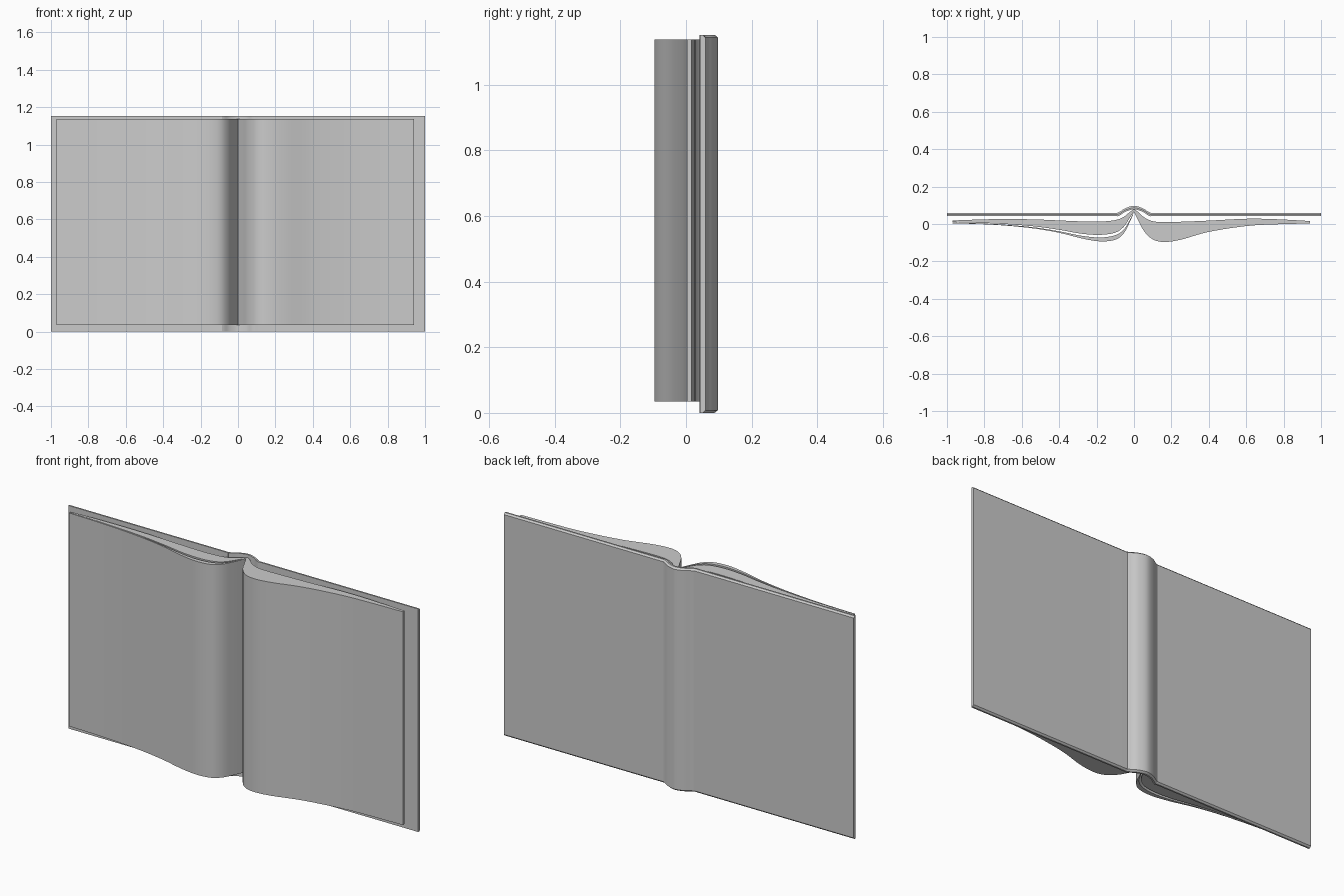
import bpy, bmesh
from mathutils import Vector

cube = bpy.data.objects.get("Cube")
if cube:
    bpy.data.objects.remove(cube, do_unlink=True)

grey = bpy.data.materials.new("plain grey")
grey.use_nodes = True
COLOUR = (0.6, 0.6, 0.6, 1)
grey.diffuse_color = COLOUR
grey.node_tree.nodes["Principled BSDF"].inputs["Base Color"].default_value = COLOUR


def smooth_path(points, steps=5):
    """Catmull-Rom curve through the points."""
    p = [Vector(q) for q in points]
    p = [2 * p[0] - p[1]] + p + [2 * p[-1] - p[-2]]
    out = []
    for a, b, c, d in zip(p, p[1:], p[2:], p[3:]):
        for i in range(steps):
            t = i / steps
            out.append(b + (c - a) * t / 2 + (2*a - 5*b + 4*c - d) * t*t / 2
                       + (3*b - a - 3*c + d) * t**3 / 2)
    return out + [p[-2]]


def upright_sheet(name, front, back, z0, z1, back_inset=0.0):
    """Solid between two plan curves, drawn up from z0 to z1."""
    bm = bmesh.new()
    rings = []
    for f, b in zip(front, back):
        rings.append([bm.verts.new(v) for v in (
            (f.x, f.y, z0), (f.x, f.y, z1),
            (b.x, b.y, z1 - back_inset), (b.x, b.y, z0 + back_inset))])
    for r, s in zip(rings, rings[1:]):
        for i in range(4):
            j = (i + 1) % 4
            bm.faces.new((r[i], r[j], s[j], s[i]))
    bm.faces.new(rings[0])
    bm.faces.new(rings[-1])
    bmesh.ops.recalc_face_normals(bm, faces=bm.faces)
    mesh = bpy.data.meshes.new(name)
    bm.to_mesh(mesh)
    bm.free()
    mesh.materials.append(grey)
    obj = bpy.data.objects.new(name, mesh)
    bpy.context.collection.objects.link(obj)
    bpy.ops.object.select_all(action='DESELECT')
    obj.select_set(True)
    bpy.context.view_layer.objects.active = obj
    bpy.ops.object.shade_smooth_by_angle(angle=0.6)
    return obj


def mirrored(half):
    """Complete a curve that ends on the centre line."""
    return half + [(-x, y) for x, y in reversed(half[:-1])]


# Cover: inner lining and outer board, both bulging out at the spine
def cover_curve(flat, dip, crown):
    return smooth_path(mirrored([(-1, flat), (-0.55, flat), (-0.13, flat), (-0.085, dip),
                                 (-0.045, crown - 0.012), (0, crown)]))


inner = cover_curve(0.043, 0.042, 0.078)
middle = cover_curve(0.051, 0.052, 0.087)
outer = cover_curve(0.059, 0.062, 0.097)
upright_sheet("cover_lining", inner, middle, 0, 1.152)
upright_sheet("cover_board", middle, outer, 0, 1.152, 0.008)

# Page blocks: front and back plan curves run from the fore edge to the gutter
PAGES_LOW, PAGES_HIGH = 0.035, 1.137
page_parts = {
    "right_page_block": (
        [(-0.97, 0.010), (-0.75, 0.003), (-0.55, -0.011), (-0.4, -0.031), (-0.28, -0.052),
         (-0.18, -0.058), (-0.1, -0.046), (-0.055, -0.015), (-0.025, 0.03), (0, 0.066)],
        [(-0.97, 0.019), (-0.75, 0.026), (-0.55, 0.025), (-0.4, 0.019), (-0.28, 0.014),
         (-0.18, 0.013), (-0.1, 0.021), (-0.055, 0.038), (-0.025, 0.062), (0, 0.079)]),
    "right_loose_pages": (
        [(-0.97, 0.004), (-0.75, -0.004), (-0.55, -0.022), (-0.4, -0.047), (-0.28, -0.077),
         (-0.18, -0.093), (-0.1, -0.084), (-0.055, -0.05), (-0.025, 0.005), (0, 0.062)],
        [(-0.97, 0.008), (-0.75, 0.0), (-0.55, -0.016), (-0.4, -0.039), (-0.28, -0.063),
         (-0.18, -0.072), (-0.1, -0.06), (-0.055, -0.03), (-0.025, 0.018), (0, 0.065)]),
    "left_page_block": (
        [(0.94, 0.003), (0.75, -0.002), (0.6, -0.011), (0.4, -0.042), (0.25, -0.084),
         (0.16, -0.096), (0.1, -0.082), (0.055, -0.04), (0.025, 0.015), (0, 0.064)],
        [(0.94, 0.016), (0.75, 0.026), (0.6, 0.028), (0.4, 0.018), (0.25, 0.012),
         (0.16, 0.010), (0.1, 0.015), (0.055, 0.035), (0.025, 0.062), (0, 0.079)]),
}
for name, (front, back) in page_parts.items():
    upright_sheet(name, smooth_path(front), smooth_path(back), PAGES_LOW, PAGES_HIGH)
